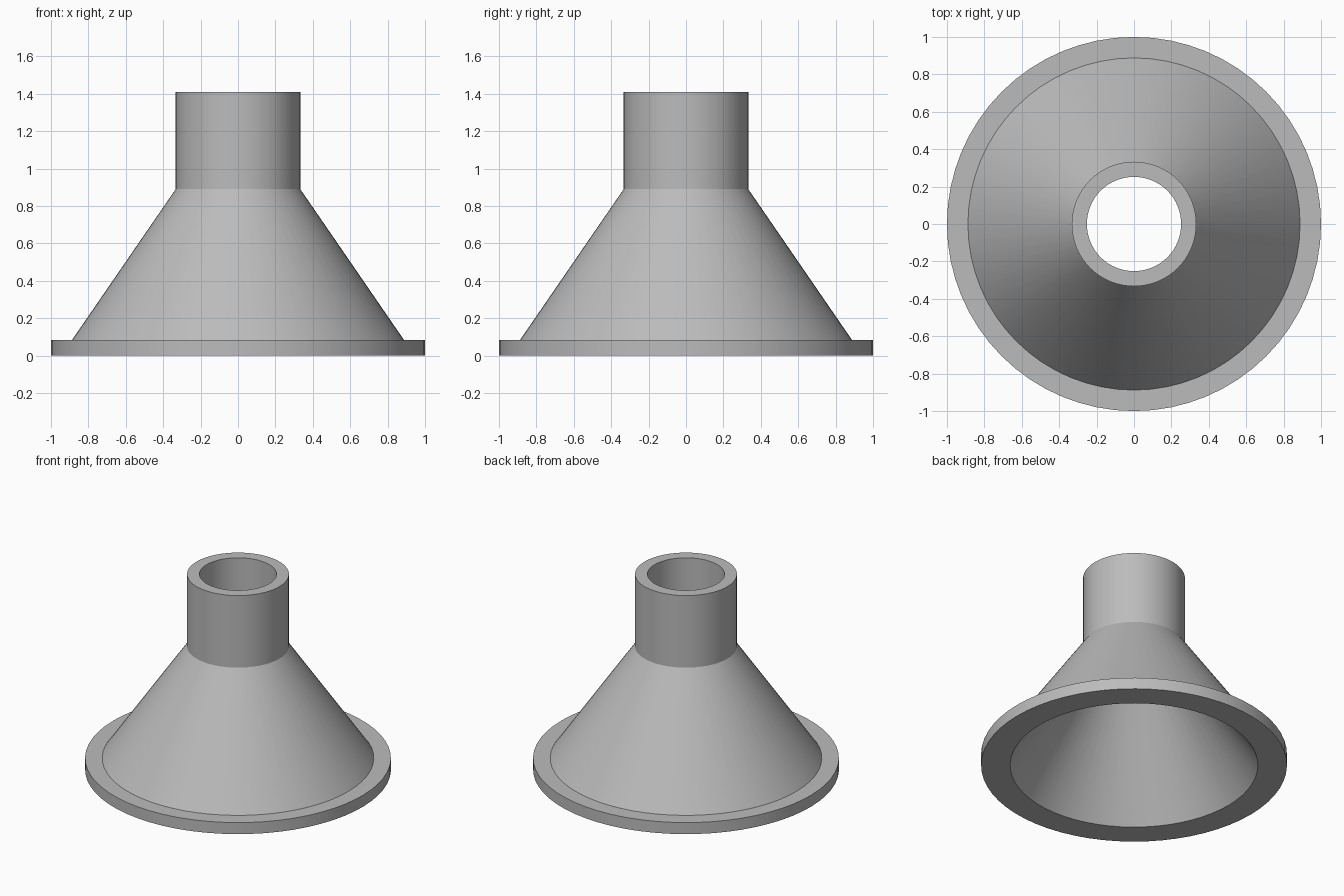
import bpy
import bmesh
import math

cube = bpy.data.objects.get("Cube")
if cube:
    bpy.data.objects.remove(cube, do_unlink=True)

SEGMENTS = 64

# Single plain grey
grey = bpy.data.materials.new("plain_grey")
grey.use_nodes = True
colour = (0.5, 0.5, 0.5, 1.0)
grey.diffuse_color = colour
grey.node_tree.nodes["Principled BSDF"].inputs["Base Color"].default_value = colour


def lathe(name, profile):
    """Revolve a closed (radius, height) profile around z."""
    bm = bmesh.new()
    verts = [bm.verts.new((r, 0, z)) for r, z in profile]
    edges = [bm.edges.new((v, verts[(i + 1) % len(verts)])) for i, v in enumerate(verts)]
    bmesh.ops.spin(bm, geom=verts + edges, cent=(0, 0, 0), axis=(0, 0, 1),
                   angle=math.tau, steps=SEGMENTS, use_merge=True)
    bmesh.ops.remove_doubles(bm, verts=bm.verts, dist=0.0001)
    bmesh.ops.recalc_face_normals(bm, faces=bm.faces)
    mesh = bpy.data.meshes.new(name)
    bm.to_mesh(mesh)
    bm.free()
    mesh.materials.append(grey)
    obj = bpy.data.objects.new(name, mesh)
    bpy.context.collection.objects.link(obj)
    bpy.ops.object.select_all(action="DESELECT")
    bpy.context.view_layer.objects.active = obj
    obj.select_set(True)
    bpy.ops.object.shade_smooth_by_angle(angle=math.radians(30))
    return obj


# Hollow funnel: rim flange, conical wall and straight neck in one shell
lathe("flanged_funnel", [
    (1.0, 0.0), (1.0, 0.083),        # flange edge
    (0.888, 0.083), (0.333, 0.89),   # outer cone
    (0.333, 1.41), (0.252, 1.41),    # neck and its lip
    (0.252, 0.81), (0.81, 0.0),      # bore and inner cone
])
